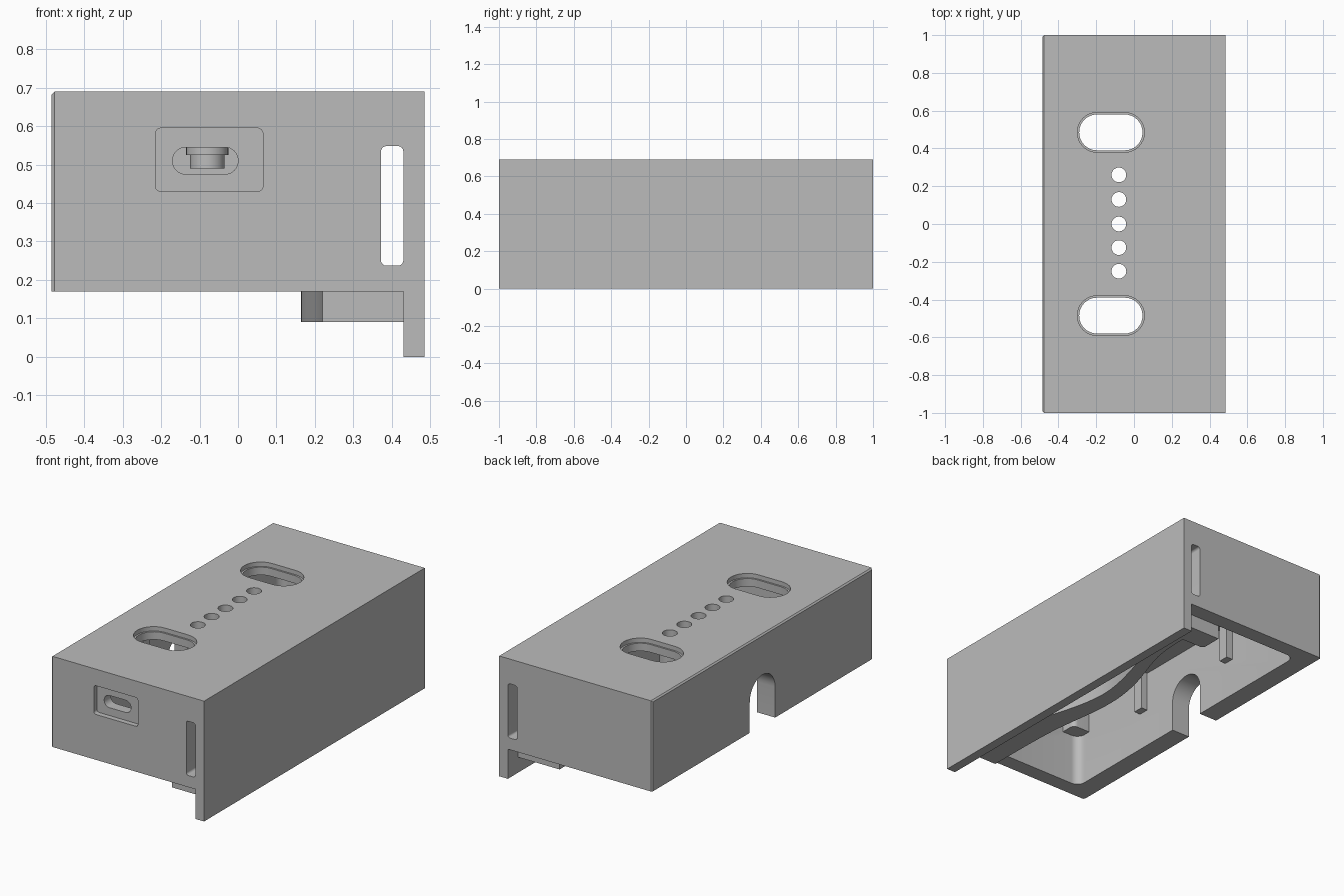
import bpy, math
from mathutils import Matrix

cube = bpy.data.objects.get("Cube")
if cube:
    bpy.data.objects.remove(cube)

grey = bpy.data.materials.new("plain grey")
grey.use_nodes = True
grey.diffuse_color = (0.5, 0.5, 0.5, 1)
grey.node_tree.nodes["Principled BSDF"].inputs["Base Color"].default_value = (0.5, 0.5, 0.5, 1)


def prism(name, pts, axis, lo, hi):
    """Extrude a 2D outline: axis z uses (x, y), axis y uses (x, z), axis x uses (y, z)."""
    place = {"z": lambda a, b, c: (a, b, c),
             "y": lambda a, b, c: (a, c, b),
             "x": lambda a, b, c: (c, a, b)}[axis]
    n = len(pts)
    verts = [place(a, b, c) for c in (lo, hi) for a, b in pts]
    faces = [list(range(n))[::-1], list(range(n, 2 * n))]
    faces += [[i, (i + 1) % n, (i + 1) % n + n, i + n] for i in range(n)]
    if axis == "y":
        faces = [f[::-1] for f in faces]
    mesh = bpy.data.meshes.new(name)
    mesh.from_pydata(verts, [], faces)
    mesh.materials.append(grey)
    obj = bpy.data.objects.new(name, mesh)
    bpy.context.collection.objects.link(obj)
    return obj


def rounded(x0, x1, y0, y1, r, steps=8):
    """Rounded rectangle; r of half the short side gives a pill or a circle."""
    pts = []
    for k, (cx, cy) in enumerate([(x1 - r, y1 - r), (x0 + r, y1 - r),
                                  (x0 + r, y0 + r), (x1 - r, y0 + r)]):
        for i in range(steps + 1):
            a = math.pi / 2 * (k + i / steps)
            p = (cx + r * math.cos(a), cy + r * math.sin(a))
            if not pts or math.dist(p, pts[-1]) > 1e-4:
                pts.append(p)
    if math.dist(pts[0], pts[-1]) < 1e-4:
        pts.pop()
    return pts


def circle(x, y, r):
    return rounded(x - r, x + r, y - r, y + r, r)


def combine(obj, other, op="DIFFERENCE"):
    other.hide_render = True
    mod = obj.modifiers.new("shape", "BOOLEAN")
    mod.operation, mod.solver, mod.object = op, "EXACT", other
    bpy.ops.object.select_all(action="DESELECT")
    bpy.context.view_layer.objects.active = obj
    obj.select_set(True)
    bpy.ops.object.modifier_apply(modifier=mod.name)
    bpy.data.objects.remove(other)


# Main shell with the long side plate reaching the ground
L, W, TOP, BASE, INNER = 1.0, 0.485, 0.69, 0.17, 0.43
CEIL, WALL = 0.62, -0.37
shell = prism("case_shell", [(-W, BASE), (INNER, BASE), (INNER, 0), (W, 0),
                             (W, TOP), (-W, TOP)], "y", -L, L)

# Open cavity underneath
combine(shell, prism("cavity", rounded(WALL, INNER, -0.91, 0.91, 0.05), "z", 0.1, CEIL))

# Stepped bosses, wall ribs and corner pad inside
hole_ys = [-0.25, -0.125, 0, 0.13, 0.26]
for y in hole_ys:
    combine(shell, prism("boss", circle(-0.08, y, 0.055), "z", 0.525, 0.65), "UNION")
    combine(shell, prism("boss_tip", circle(-0.08, y, 0.045), "z", 0.49, 0.6), "UNION")
for y in (-0.36, 0.36):
    combine(shell, prism("rib", [(WALL - 0.02, y - 0.03), (WALL + 0.04, y - 0.03),
                                 (WALL + 0.04, y + 0.03), (WALL - 0.02, y + 0.03)],
                         "z", 0.39, 0.65), "UNION")
combine(shell, prism("corner_pad", rounded(-0.4, -0.26, -0.94, -0.82, 0.03),
                     "z", 0.47, 0.65), "UNION")

# Finger openings with a stepped rim, and the row of round holes
for y in (-0.485, 0.485):
    combine(shell, prism("rim", rounded(-0.30, 0.055, y - 0.105, y + 0.105, 0.104),
                         "z", 0.665, 0.75))
    combine(shell, prism("opening", rounded(-0.29, 0.045, y - 0.095, y + 0.095, 0.094),
                         "z", 0.45, 0.75))
for y in hole_ys:
    combine(shell, prism("round_hole", circle(-0.08, y, 0.039), "z", 0.45, 0.75))

# Front recess and its slot
combine(shell, prism("recess", rounded(-0.215, 0.065, 0.43, 0.595, 0.015), "y", -1.1, -0.97))
combine(shell, prism("port", rounded(-0.17, 0, 0.475, 0.545, 0.034), "y", -1.1, -0.85))

# Tall slot and tapered vents through both end walls
combine(shell, prism("end_slot", rounded(0.372, INNER, 0.237, 0.548, 0.014), "y", -1.1, 1.1))
for pts in ([(0.245, 0.62), (0.265, 0.602), (0.30, 0.602), (0.32, 0.62)],
            [(0.365, 0.62), (0.385, 0.602), (INNER, 0.602), (INNER, 0.62)]):
    combine(shell, prism("vent", pts[::-1], "y", -1.1, 1.1))

# Arched notch in the long wall
r = 0.115
arch = [(-r, 0.1), (r, 0.1)]
arch += [(r * math.cos(math.pi * i / 20), 0.345 + r * math.sin(math.pi * i / 20))
         for i in range(21)]
combine(shell, prism("notch", arch, "x", -0.6, -0.3))

# Fine chamfers along the end, side and upright edges
c = 0.008
for s in (-1, 1):
    end = [(s * (L - c), TOP), (s * L, TOP - c), (s * (L + c), TOP), (s * L, TOP + c)]
    combine(shell, prism("end_chamfer", end if s < 0 else end[::-1], "x", -0.6, 0.22))
    up = [(-W - c, s * L), (-W, s * L - c), (-W + c, s * L), (-W, s * L + c)]
    combine(shell, prism("upright_chamfer", up, "z", 0.1, 0.8))
combine(shell, prism("side_chamfer", [(-W - c, TOP), (-W, TOP - c), (-W + c, TOP),
                                      (-W, TOP + c)], "y", -1.1, 1.1))


# Curved spring arm beside the plate, bridging the two ends
def smooth(pts, n=6):
    out = []
    for i in range(len(pts) - 1):
        p = [pts[max(0, min(len(pts) - 1, i + k))] for k in (-1, 0, 1, 2)]
        for j in range(n):
            t = j / n
            out.append(tuple(0.5 * (2 * b + (d - a) * t + (2 * a - 5 * b + 4 * d - e) * t * t
                                    + (3 * b - a - 3 * d + e) * t ** 3)
                             for a, b, d, e in zip(*p)))
    return out + [pts[-1]]


inner_edge = smooth([(0.22, -0.91), (0.21, -0.45), (0.165, -0.05), (0.19, 0.22),
                     (0.29, 0.55), (0.31, 0.78)])
gap_edge = smooth([(INNER, 0.68), (0.35, 0.48), (0.265, 0.15), (0.27, -0.08),
                   (0.35, -0.38), (INNER, -0.65)])
outline = inner_edge + [(0.18, 0.78), (0.165, 0.795), (0.165, 0.91), (INNER, 0.91)]
outline += gap_edge + [(INNER, -0.91)]
arm = prism("spring_arm", outline[::-1], "z", 0.09, 0.23)

# Keep edges crisp and curves smooth
for obj in (shell, arm):
    bpy.ops.object.select_all(action="DESELECT")
    bpy.context.view_layer.objects.active = obj
    obj.select_set(True)
    bpy.ops.object.mode_set(mode="EDIT")
    bpy.ops.mesh.select_all(action="SELECT")
    bpy.ops.mesh.normals_make_consistent(inside=False)
    bpy.ops.object.mode_set(mode="OBJECT")
    bpy.ops.object.shade_smooth_by_angle(angle=math.radians(30))
